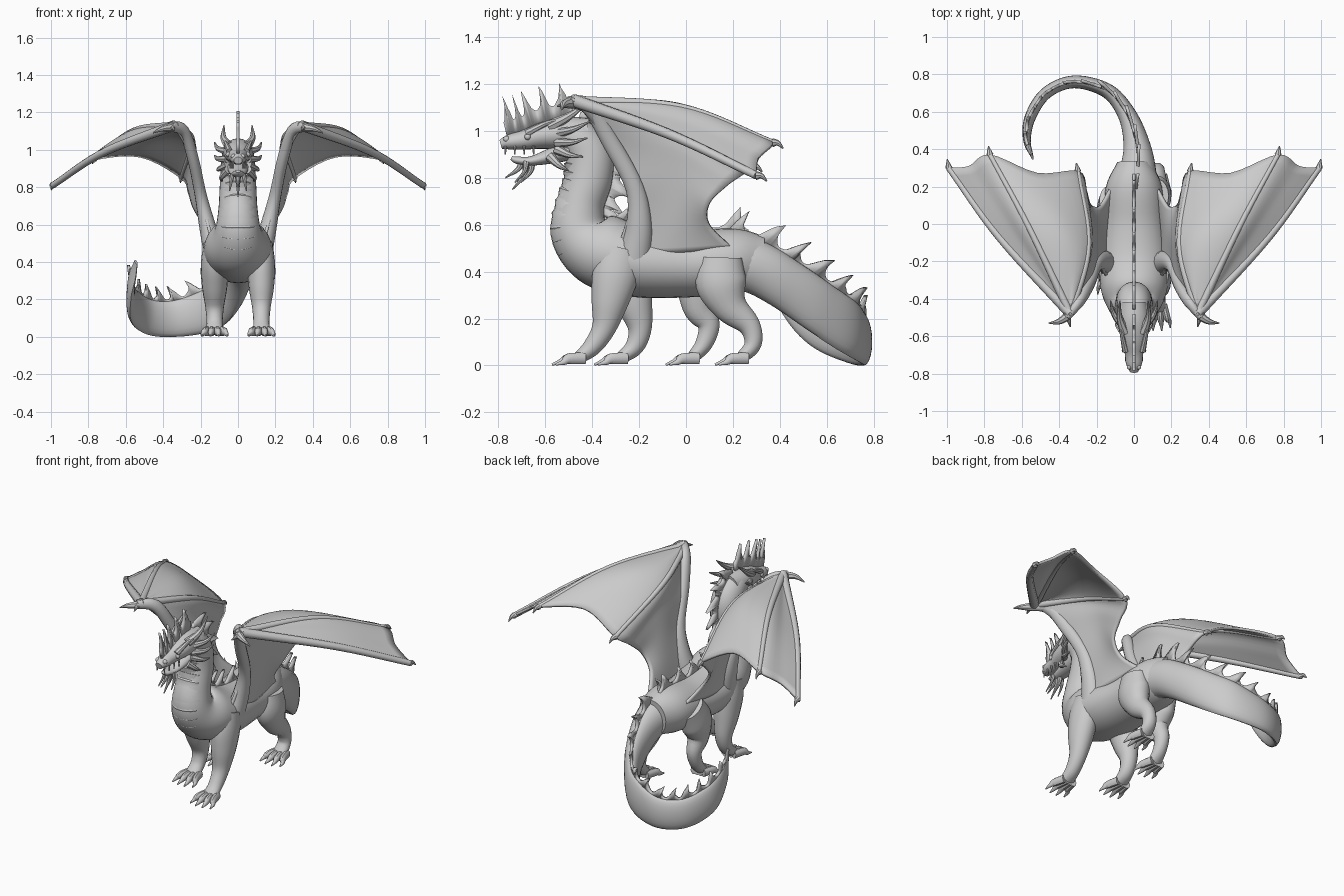
import bpy, bmesh, math
from mathutils import Vector as V

if "Cube" in bpy.data.objects:
    bpy.data.objects.remove(bpy.data.objects["Cube"])

X, Z = V((1, 0, 0)), V((0, 0, 1))


def sample(pts, n):
    """Catmull-Rom interpolation of tuples of any length, n steps per segment."""
    dim = len(pts[0])
    first = [2 * a - b for a, b in zip(pts[0], pts[1])]
    last = [2 * a - b for a, b in zip(pts[-1], pts[-2])]
    p = [first] + list(pts) + [last]
    out = []
    for i in range(1, len(p) - 2):
        for k in range(n + (i == len(p) - 3)):
            t = k / n
            out.append([0.5 * (2 * p[i][d] + (p[i + 1][d] - p[i - 1][d]) * t
                        + (2 * p[i - 1][d] - 5 * p[i][d] + 4 * p[i + 1][d] - p[i + 2][d]) * t * t
                        + (3 * p[i][d] - p[i - 1][d] - 3 * p[i + 1][d] + p[i + 2][d]) * t ** 3)
                        for d in range(dim)])
    return out


def build(name, rows, closed, thick=0):
    """Skin a list of point rows; closed rows become a capped tube."""
    bm = bmesh.new()
    vs = [[bm.verts.new(c) for c in r] for r in rows]
    m = len(rows[0])
    for a, b in zip(vs, vs[1:]):
        for j in range(m if closed else m - 1):
            k = (j + 1) % m
            bm.faces.new((a[j], a[k], b[k], b[j]))
    if closed:
        bm.faces.new(vs[0])
        bm.faces.new(vs[-1])
    bmesh.ops.remove_doubles(bm, verts=bm.verts, dist=0.0002)
    bmesh.ops.recalc_face_normals(bm, faces=bm.faces)
    me = bpy.data.meshes.new(name)
    bm.to_mesh(me)
    bm.free()
    ob = bpy.data.objects.new(name, me)
    bpy.context.collection.objects.link(ob)
    if thick:
        mod = ob.modifiers.new("thickness", 'SOLIDIFY')
        mod.thickness, mod.offset = thick, 0
    return ob


def frames(pts, n, level):
    """Points (x,y,z,rw,rv) to (centre, tangent, side, up, rw, rv)."""
    s = sample(pts, n)
    out = []
    for i, q in enumerate(s):
        t = (V(s[min(i + 1, len(s) - 1)][:3]) - V(s[max(i - 1, 0)][:3])).normalized()
        side = Z.cross(t) if level else X - t * X.dot(t)
        side.normalize()
        out.append((V(q[:3]), t, side, t.cross(side), max(q[3], .002), max(q[4], .002)))
    return out


def tube(name, pts, n=5, sides=20, level=False):
    rows = []
    for c, t, s, u, a, b in frames(pts, n, level):
        ring = [c + s * a * math.cos(g) + u * b * math.sin(g)
                for g in (math.tau * k / sides for k in range(sides))]
        rows.append([V((p.x, p.y, max(p.z, 0))) for p in ring])
    return build(name, rows, True)


def spike(name, a, b, r, bend=(0, 0, 0)):
    a, b = V(a), V(b)
    m = (a + b) / 2 + V(bend)
    d = b - a
    level = abs(d.x) > abs(d.y) + abs(d.z)
    return tube(name, [(*a, r, r), (*m, r * .6, r * .6), (*b, .003, .003)], 4, 8, level)


def fin(name, pts, lo, hi, n, web, tall, lean, shrink=1, level=False):
    """Webbed row of n curved spikes along the top of a tube, between points lo and hi."""
    fr = frames(pts, 24, level)
    base, top = [], []
    m = n * 14
    for i in range(m + 1):
        f = i / m
        c, t, s, u, a, b = fr[min(int((lo + (hi - lo) * f) * 24), len(fr) - 1)]
        k = (1 - abs(2 * (f * n % 1) - 1)) ** 2.2
        sc = 1 + (shrink - 1) * f
        base.append(c + u * b * .85)
        top.append(c + u * (b + (web + tall * k) * sc) + t * lean * k * k * sc)
    build(name, [base, top], False, .016)


# Torso and S-shaped neck, from rump to skull
body = [(0, y, z, a, b) for y, z, a, b in (
    (.33, .44, .09, .11), (.2, .445, .15, .14), (0, .43, .165, .14), (-.2, .44, .185, .15),
    (-.36, .49, .175, .16), (-.45, .57, .125, .13), (-.45, .68, .105, .103),
    (-.415, .8, .098, .102), (-.415, .9, .092, .1), (-.47, .97, .085, .085), (-.56, .985, .07, .06))]
tube("body_and_neck", body, 6, 28)
fin("back_spikes", body, .6, 4.2, 5, .005, .085, -.03)
fin("neck_crest", body, 5.6, 9.2, 7, .03, .075, -.035)

# Overlapping throat and chest plates
throat = sample([(-.435, .86), (-.445, .78), (-.475, .69), (-.495, .6), (-.475, .52),
                 (-.42, .455), (-.33, .405)], 2)
plates = []
for i, (y, z) in enumerate(throat):
    w = .07 + .004 * i
    plates += [(0, y, z + .006, w, .075), (0, y, z - .006, w + .009, .086)]
tube("throat_plates", plates, 1, 20)

# Tail curling round to the left, with a row of hooked spikes
tail = [(0, .12, .45, .13, .12), (.02, .28, .425, .1, .115), (.015, .42, .35, .072, .11),
        (-.035, .58, .24, .05, .112), (-.14, .71, .15, .04, .115), (-.32, .76, .1, .034, .1),
        (-.47, .7, .105, .032, .095), (-.555, .57, .165, .03, .09), (-.572, .45, .27, .02, .06),
        (-.545, .36, .4, .007, .02)]
tube("tail", tail, 7, 20, True)
fin("tail_spikes", tail, .2, 8.6, 13, .008, .1, .045, .5, True)

# Head: skull, open jaw, crest, eyes, nostrils, beard
skull = [(0, y, z, a, b) for y, z, a, b in (
    (-.42, .985, .07, .07), (-.52, .99, .08, .07), (-.61, .98, .072, .058),
    (-.69, .962, .05, .042), (-.75, .953, .042, .033), (-.79, .942, .022, .02))]
tube("skull", skull, 5, 20)
tube("lower_jaw", [(0, -.47, .925, .065, .045), (0, -.57, .895, .055, .034),
                   (0, -.66, .872, .04, .02), (0, -.72, .875, .028, .016),
                   (0, -.745, .885, .012, .008)])
fin("head_crest", skull, .7, 4.2, 5, .05, .095, .01, 1.15)
for i, (y, z) in enumerate(((-.77, .8), (-.74, .75), (-.705, .78))):
    spike("beard", (0, -.70 + .02 * i, .875), (0, y, z), .018, (0, .02, 0))
for s in (-1, 1):
    spike("chin_barb", (s * .03, -.68, .87), (s * .045, -.73, .78), .014, (0, .015, 0))
    spike("horn", (s * .05, -.58, 1.02), (s * .075, -.41, 1.13), .027, (s * .015, 0, -.01))
    spike("brow", (s * .045, -.68, .99), (s * .085, -.5, 1.055), .018, (0, 0, .012))
    for y, z, tx, ty, tz in ((-.55, .99, .125, -.41, 1.04), (-.55, .95, .125, -.42, .97),
                             (-.55, .92, .11, -.44, .89), (-.58, .89, .085, -.5, .83)):
        spike("cheek_spike", (s * .055, y, z), (s * tx, ty, tz), .022, (s * .018, 0, -.008))
    for nm, p, r in (("eye", (s * .052, -.675, .975), .014), ("nostril", (s * .025, -.765, .965), .014)):
        bpy.ops.mesh.primitive_uv_sphere_add(segments=12, ring_count=8, radius=r, location=p)
        bpy.context.object.name = nm
    for k in range(4):
        y = -.77 + .04 * k
        spike("fang", (s * (.025 + .006 * k), y, .935), (s * (.025 + .006 * k), y, .9), .007)

# Legs: each side strides by swinging the same profile
front = ((-.27, .5, .06, .09), (-.3, .39, .073, .1), (-.325, .27, .068, .08),
         (-.35, .16, .05, .052), (-.40, .08, .043, .04), (-.46, .03, .046, .026))
rear = ((.15, .46, .06, .09), (.15, .35, .075, .11), (.19, .25, .06, .075),
        (.27, .17, .043, .048), (.285, .09, .04, .037), (.235, .03, .045, .026))
for nm, prof, swing in (("front_leg", front, .18), ("rear_leg", rear, -.21)):
    for s in (-1, 1):
        sh = swing if s < 0 else 0
        leg = [(s * .125, y + sh * min(1, (.5 - z) / .4), z, a, b) for y, z, a, b in prof]
        tube(nm, leg, 5, 18)
        fx, fy = leg[-1][0], leg[-1][1]
        for i in range(4):
            o = i - 1.5
            r = .019
            ty = fy - .085 + abs(o) * .016
            tube("toe", [(fx + o * .022, fy + .03, .03, r, .026),
                         (fx + o * .034, fy - .04, .028, r, .024),
                         (fx + o * .043, ty, .014, .011, .013),
                         (fx + o * .046, ty - .035, .004, .003, .004)], 4, 10)

# Wings: membrane lofted over rails running from leading to trailing edge
wrist = (.34, -.48, 1.13)
rails = [
    ((.13, -.3, .48), (.15, -.08, .48), (.12, .2, .5)),
    ((.16, -.26, .6), (.17, -.07, .6), (.18, .1, .6)),
    ((.2, -.22, .76), (.2, -.05, .76), (.235, .1, .69)),
    ((.235, -.32, .94), (.225, -.06, .92), (.26, .18, .77)),
    (wrist, (.245, -.12, 1.05), (.3, .28, .85)),
    (wrist, (.38, -.06, 1.11), (.52, .27, .965)),
    (wrist, (.56, -.02, 1.1), (.77, .37, .95)),
    (wrist, (.65, -.03, 1.035), (.88, .31, .885)),
    (wrist, (.72, -.07, .985), (.99, .3, .81))]
for s in (-1, 1):
    flip = lambda p: (s * p[0], p[1], p[2])
    lines = [sample([flip(p) for p in r], 8) for r in rails]
    cols = [sample([ln[j] for ln in lines], 5) for j in range(len(lines[0]))]
    build("wing_membrane", cols, False, .016)
    arm = [((.13, -.22, .46), .07), ((.165, -.2, .6), .055), ((.2, -.22, .76), .04),
           ((.24, -.32, .95), .038), ((.29, -.41, 1.1), .036), ((.36, -.5, 1.125), .025)]
    tube("wing_arm", [(*flip(p), r * .8, r) for p, r in arm], 5, 14)
    for k, r0 in ((4, .022), (6, .022), (8, .028)):
        pts = [(*flip(p), r, r) for p, r in zip(rails[k], (r0, r0 * .75, r0 * .6))]
        tube("wing_finger", pts, 10, 10, True)
        tip = V(flip(rails[k][2]))
        spike("finger_claw", tip, tip + V((s * .008, .045, -.025)), .019, (0, 0, .01))
    spike("wrist_claw", flip((.35, -.49, 1.12)), flip((.455, -.53, 1.09)), .026, (0, -.012, .008))
    spike("wrist_spur", flip((.36, -.47, 1.13)), flip((.34, -.55, 1.105)), .022)

# Smooth shading everywhere
bpy.ops.object.select_all(action='DESELECT')
for ob in bpy.context.scene.objects:
    ob.select_set(True)
    bpy.context.view_layer.objects.active = ob
bpy.ops.object.shade_smooth_by_angle(angle=math.radians(40))
